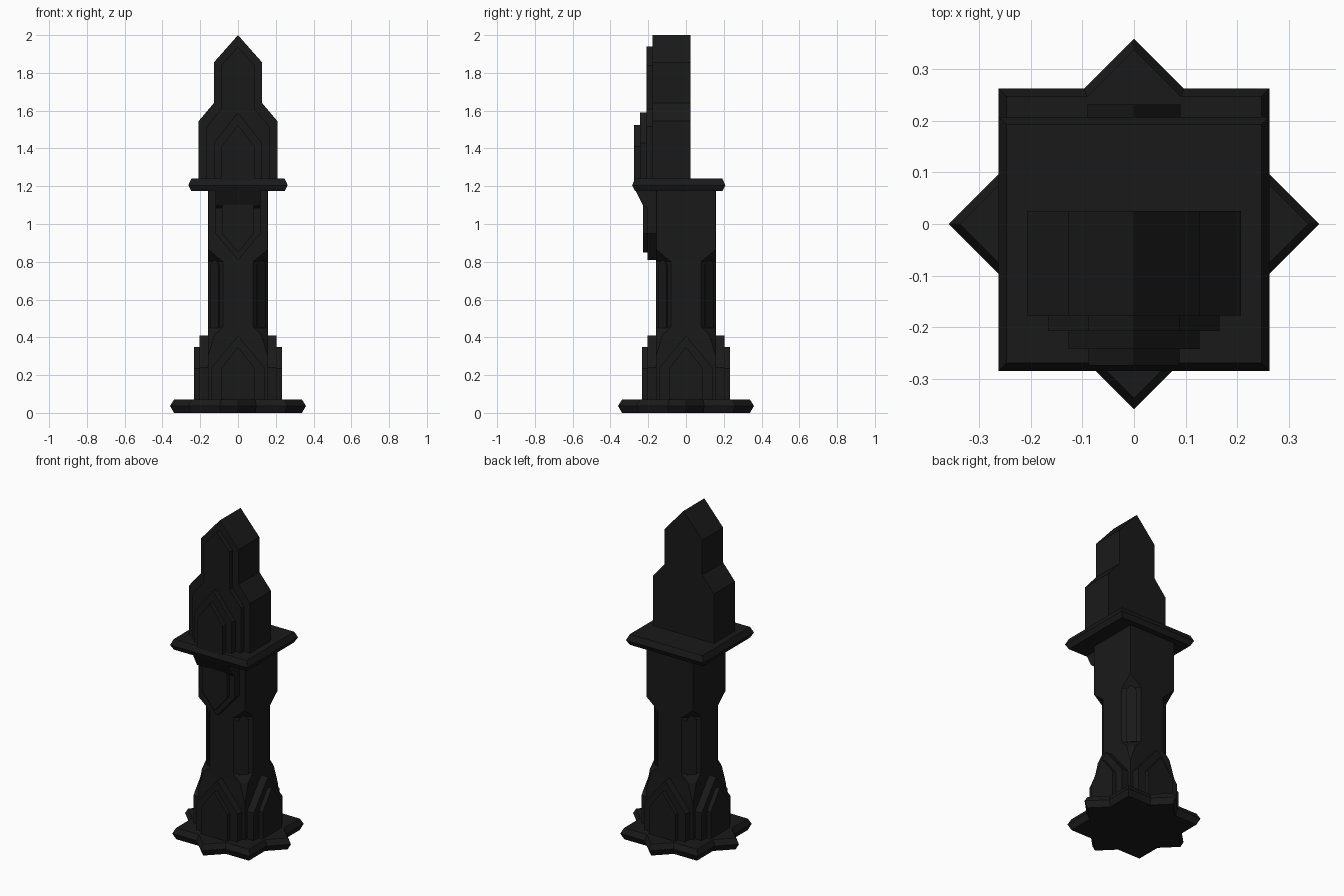
import bpy, bmesh, math
from mathutils import Matrix, Vector

if "Cube" in bpy.data.objects:
    bpy.data.objects.remove(bpy.data.objects["Cube"])

mat = bpy.data.materials.new("black_stone")
mat.diffuse_color = (0.01, 0.01, 0.01, 1)
mat.use_nodes = True
mat.node_tree.nodes["Principled BSDF"].inputs["Base Color"].default_value = mat.diffuse_color


def make(name, bm, turn=0):
    bmesh.ops.transform(bm, matrix=Matrix.Rotation(math.radians(turn), 4, 'Z'), verts=bm.verts)
    bmesh.ops.recalc_face_normals(bm, faces=bm.faces)
    me = bpy.data.meshes.new(name)
    bm.to_mesh(me)
    bm.free()
    me.materials.append(mat)
    ob = bpy.data.objects.new(name, me)
    bpy.context.collection.objects.link(ob)
    return ob


def loft(name, loops, turn=0):
    """Skin between closed loops of 3D points, capping both ends."""
    bm = bmesh.new()
    rings = [[bm.verts.new(p) for p in loop] for loop in loops]
    n = len(rings[0])
    for a, b in zip(rings, rings[1:]):
        for i in range(n):
            j = (i + 1) % n
            bm.faces.new((a[i], a[j], b[j], b[i]))
    bm.faces.new(rings[0])
    bm.faces.new(rings[-1])
    return make(name, bm, turn)


def panel(name, half_profile, y0, y1, turn=0):
    """Symmetric (x, z) profile extruded from y0 to y1; points on x=0 are kept once."""
    prof = half_profile + [(-x, z) for x, z in reversed(half_profile) if x > 0]
    return loft(name, [[(x, y, z) for x, z in prof] for y in (y0, y1)], turn)


def gable(w, bottom, shoulder, apex):
    return [(w, bottom), (w, shoulder), (0, apex)]


def plate(name, outline, zs, inset):
    """Slab whose rim bulges to a sharp edge at mid height."""
    cy = (max(p[1] for p in outline) + min(p[1] for p in outline)) / 2
    loft(name, [[(x * s, cy + (y - cy) * s, z) for x, y in outline]
                for z, s in zip(zs, (inset, 1, inset))])


def octagon(h, c, z):
    pts = [(h, -c), (h, c), (c, h), (-c, h), (-h, c), (-h, -c), (-c, -h), (c, -h)]
    return [(x, y, z) for x, y in pts]


# eight-pointed star foot
star = []
for k in range(4):
    r = Matrix.Rotation(k * math.pi / 2, 2)
    for p in ((0.36, 0), (0.263, 0.097), (0.263, 0.263), (0.097, 0.263)):
        v = r @ Vector(p)
        star.append((v.x, v.y))
plate("star_foot", star, (0.0, 0.037, 0.07), 0.94)

# shaft: square foot, chamfered waist, square head
loft("shaft", [octagon(0.16, 0.159, 0.06), octagon(0.16, 0.159, 0.30),
               octagon(0.158, 0.125, 0.41), octagon(0.158, 0.08, 0.455),
               octagon(0.158, 0.08, 0.80), octagon(0.158, 0.157, 0.865),
               octagon(0.158, 0.157, 1.2)])

# stepped arch panels around the foot, and slim strips on the waist chamfers
for k in range(4):
    panel("foot_arch_outer", gable(0.14, 0.06, 0.24, 0.41), -0.15, -0.205, k * 90)
    panel("foot_arch_inner", gable(0.09, 0.06, 0.235, 0.35), -0.15, -0.232, k * 90)
    panel("waist_strip", [(0.03, 0.45), (0.03, 0.78), (0, 0.82)], -0.15, -0.176, k * 90 + 45)

# pointed pendants and sloped corbel below the balcony front
panel("pendant_back", [(0, 0.81), (0.12, 0.95), (0.12, 1.2)], -0.15, -0.205)
panel("pendant_front", [(0, 0.85), (0.085, 0.95), (0.085, 1.2)], -0.15, -0.228)
loft("corbel", [[(x, -0.15, 1.2), (x, -0.272, 1.2), (x, -0.272, 1.185),
                 (x, -0.228, 1.10), (x, -0.15, 1.05)] for x in (-0.12, 0.12)])

# balcony slab
plate("balcony", [(-0.263, -0.285), (0.263, -0.285), (0.263, 0.208), (-0.263, 0.208)],
      (1.175, 1.205, 1.24), 0.94)

# stepped gabled headpiece with layered front panels
panel("head", [(0.208, 1.23), (0.208, 1.545), (0.128, 1.64), (0.128, 1.855), (0, 2.0)], 0.025, -0.178)
panel("head_face", [(0.166, 1.23), (0.166, 1.515), (0.088, 1.61), (0.088, 1.84), (0, 1.94)], -0.17, -0.208)
panel("head_arch_outer", gable(0.127, 1.23, 1.43, 1.59), -0.17, -0.243)
panel("head_arch_inner", gable(0.088, 1.23, 1.41, 1.525), -0.17, -0.275)
